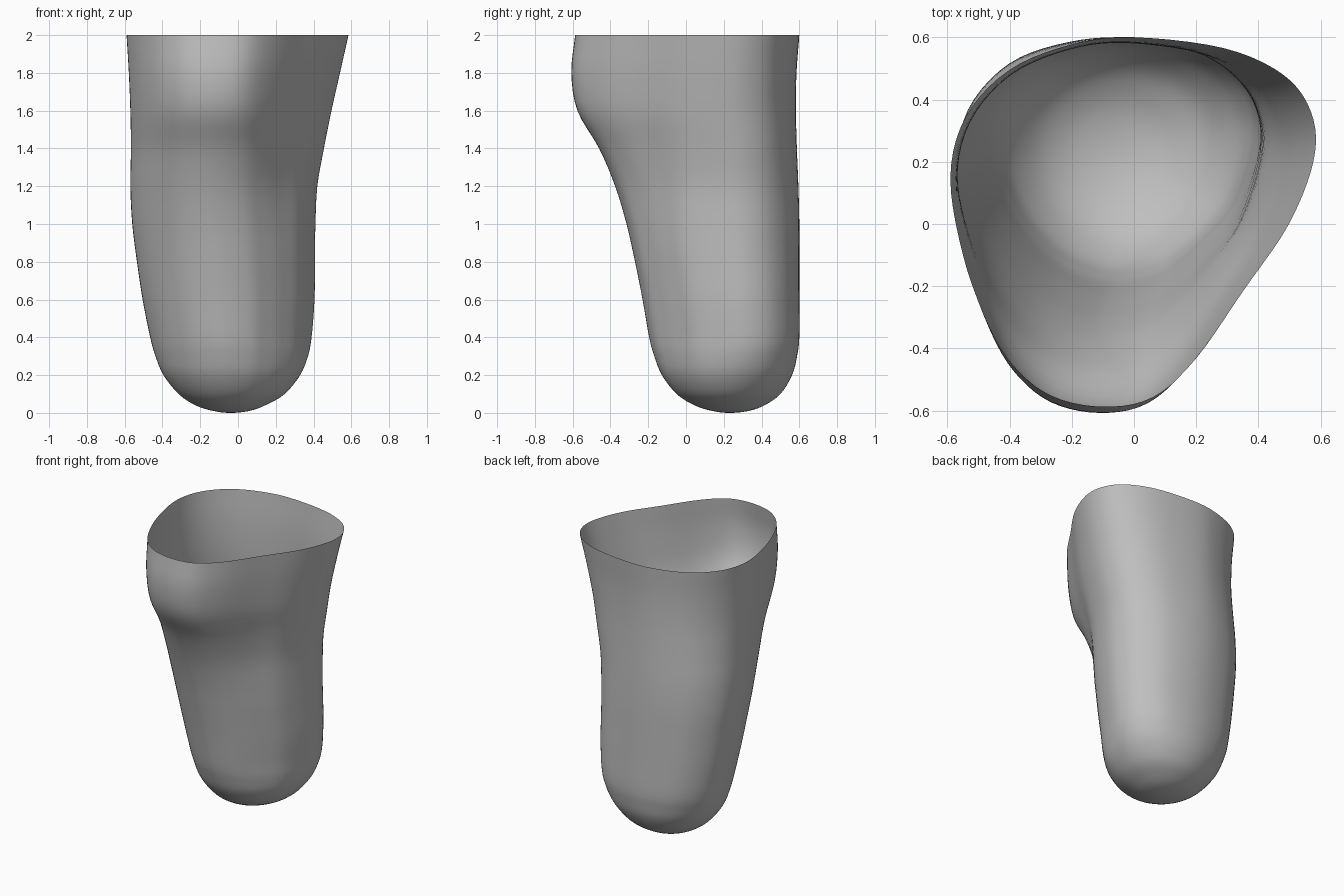
import bpy
import bmesh
from mathutils import Vector

cube = bpy.data.objects.get("Cube")
if cube:
    bpy.data.objects.remove(cube)

# Outlines seen from above, counter-clockwise from the front
RIM = [(-.1, -.59), (.06, -.56), (.2, -.435), (.35, -.22), (.5, .0), (.58, .21),
       (.57, .36), (.48, .48), (.29, .565), (.0, .6), (-.2, .577), (-.4, .495),
       (-.54, .345), (-.59, .15), (-.55, -.1), (-.475, -.31), (-.39, -.455), (-.265, -.555)]
SHANK = [(-.1, -.29), (.05, -.26), (.15, -.195), (.24, -.115), (.34, .01), (.41, .225),
         (.4, .365), (.33, .475), (.2, .56), (.0, .6), (-.2, .587), (-.39, .52),
         (-.52, .375), (-.55, .19), (-.51, .03), (-.435, -.1), (-.33, -.205), (-.22, -.265)]

# Heights with the extents there: z, min x, max x, min y, max y
STATIONS = [(0, -.04, -.04, .23, .23), (.01, -.13, .06, .14, .33),
            (.04, -.225, .145, .045, .415), (.1, -.315, .25, -.05, .5),
            (.2, -.395, .333, -.128, .562), (.3, -.437, .373, -.168, .588),
            (.4, -.465, .39, -.195, .6), (.6, -.505, .405, -.23, .6),
            (.8, -.535, .407, -.27, .6), (1, -.56, .41, -.315, .6),
            (1.2, -.57, .42, -.375, .595), (1.4, -.567, .455, -.46, .587),
            (1.6, -.57, .495, -.575, .582), (1.8, -.578, .54, -.607, .585),
            (2, -.59, .585, -.587, .6)]
AROUND, UP = 5, 4


def spline(a, b, c, d, t):
    """Smooth step from b to c."""
    return [q + .5 * t * (r - p + t * (2 * p - 5 * q + 4 * r - s + t * (3 * (q - r) + s - p)))
            for p, q, r, s in zip(a, b, c, d)]


def smooth_loop(points):
    """Round a closed outline and scale it to a square from -1 to 1."""
    n = len(points)
    loop = [spline(points[i - 1], points[i], points[(i + 1) % n], points[(i + 2) % n], k / AROUND)
            for i in range(n) for k in range(AROUND)]
    spans = [(min(v), max(v)) for v in zip(*loop)]
    return [Vector([(2 * v - lo - hi) / (hi - lo) for v, (lo, hi) in zip(p, spans)])
            for p in loop]


def smooth_levels():
    """Fill in heights between the stations, rounding over the bottom."""
    z, x0, x1, y0, y1 = STATIONS[1]
    end = [2 * p - q for p, q in zip(STATIONS[-1], STATIONS[-2])]
    s = [(z, x1, x0, y1, y0)] + STATIONS + [end]
    levels = [spline(*s[i - 1:i + 3], k / UP)
              for i in range(1, len(s) - 2) for k in range(UP)]
    return levels + [STATIONS[-1]]


def ease(z, low, high):
    w = min(max((z - low) / (high - low), 0), 1)
    return w * w * (3 - 2 * w)


rim, shank = smooth_loop(RIM), smooth_loop(SHANK)
bm = bmesh.new()
rings = []
for z, x0, x1, y0, y1 in smooth_levels()[1:]:
    to_rim, to_oval = ease(z, .8, 1.85), .8 * (1 - ease(z, 0, .45))
    ring = []
    for p, q in zip(shank, rim):
        u, v = p.lerp(q, to_rim).lerp(p.normalized(), to_oval)
        ring.append(bm.verts.new((((x0 + x1) + (x1 - x0) * u) / 2,
                                  ((y0 + y1) + (y1 - y0) * v) / 2, z)))
    rings.append(ring)

# Rounded end, then the open wall
tip = bm.verts.new((-.04, .23, 0))
n = len(rim)
for i in range(n):
    j = (i + 1) % n
    bm.faces.new((tip, rings[0][j], rings[0][i]))
    for low, high in zip(rings, rings[1:]):
        bm.faces.new((low[i], low[j], high[j], high[i]))
for face in bm.faces:
    face.smooth = True

mesh = bpy.data.meshes.new("socket_shell")
bm.to_mesh(mesh)
bm.free()
shell = bpy.data.objects.new("socket_shell", mesh)
bpy.context.collection.objects.link(shell)

# Plain grey
grey = bpy.data.materials.new("mid_grey")
grey.use_nodes = True
colour = (.52, .52, .52, 1)
grey.diffuse_color = colour
grey.node_tree.nodes["Principled BSDF"].inputs["Base Color"].default_value = colour
mesh.materials.append(grey)
